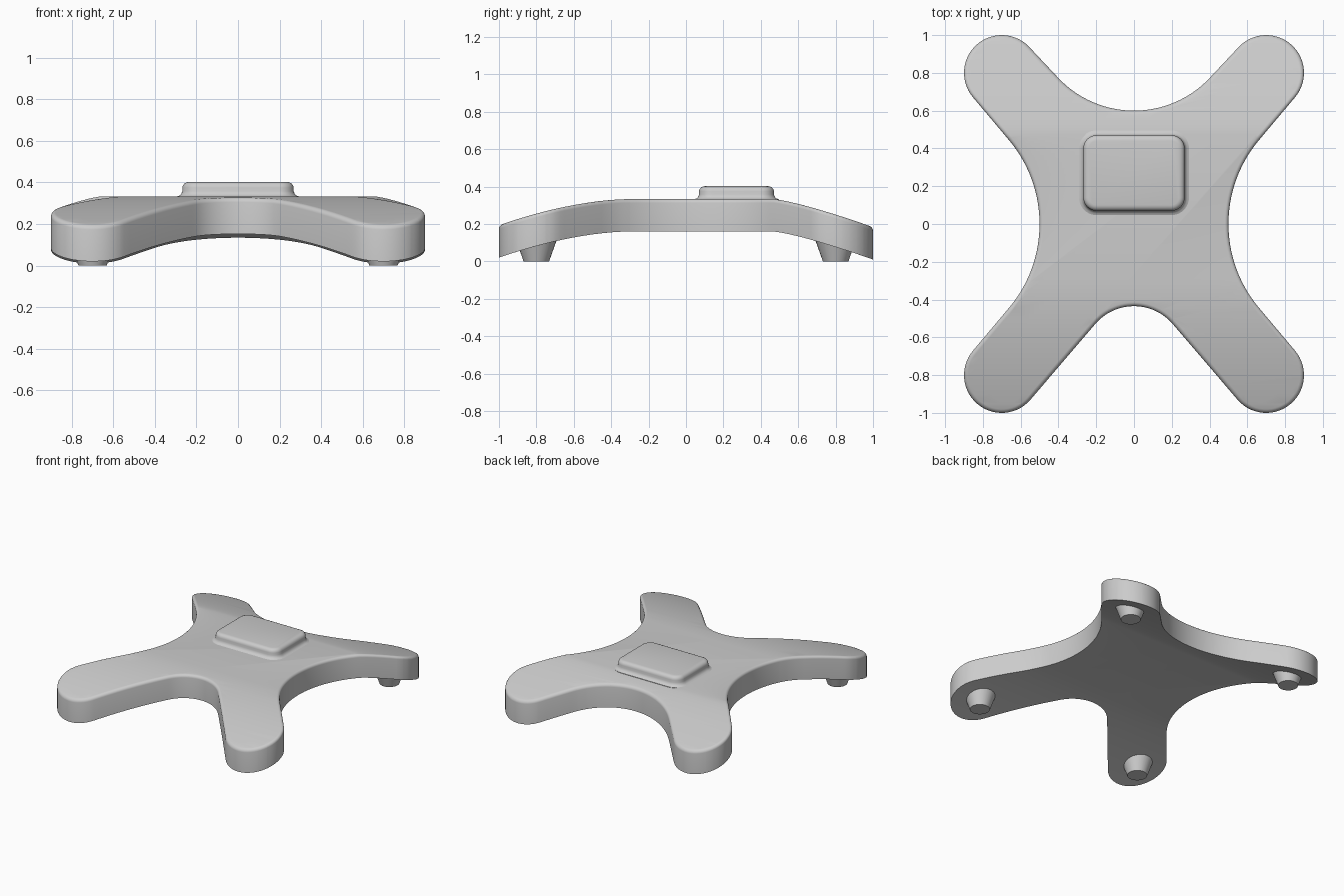
import bpy, bmesh, math
from math import pi, cos, sin, atan2, acos, hypot

if "Cube" in bpy.data.objects:
    bpy.data.objects.remove(bpy.data.objects["Cube"])

# Plan outline: alternating convex arm tips and concave notches (x, y, radius, turn)
CIRCLES = [(0.7, -0.8, 0.2, 1), (1.19, 0, 0.69, -1), (0.7, 0.8, 0.2, 1), (0, 1.15, 0.55, -1),
           (-0.7, 0.8, 0.2, 1), (-1.19, 0, 0.69, -1), (-0.7, -0.8, 0.2, 1), (0, -0.705, 0.27, -1)]


def plan(inset, z, steps=28):
    """Arcs joined by their common tangents, moved inwards by inset."""
    n = len(CIRCLES)
    normals = []
    for i, (x, y, r, turn) in enumerate(CIRCLES):
        x2, y2, r2, _ = CIRCLES[(i + 1) % n]
        dx, dy = x2 - x, y2 - y
        normals.append(atan2(dy, dx) - turn * acos((r + r2) / hypot(dx, dy)))
    pts = []
    for i, (x, y, r, turn) in enumerate(CIRCLES):
        a0, a1 = normals[i - 1] + pi, normals[i]
        sweep = turn * ((turn * (a1 - a0)) % (2 * pi))
        rad = r - turn * inset
        for k in range(steps + 1):
            a = a0 + sweep * k / steps
            pts.append((x + rad * cos(a), y + rad * sin(a), z))
    return pts


def rounded_rect(cx, cy, hx, hy, r, z, steps=8):
    pts = []
    for q, (sx, sy) in enumerate([(1, 1), (-1, 1), (-1, -1), (1, -1)]):
        for k in range(steps + 1):
            a = (q + k / steps) * pi / 2
            pts.append((cx + sx * (hx - r) + r * cos(a), cy + sy * (hy - r) + r * sin(a), z))
    return pts


def circle(cx, cy, r, z, n=32):
    return [(cx + r * cos(2 * pi * k / n), cy + r * sin(2 * pi * k / n), z) for k in range(n)]


def loft(rings):
    """Closed solid through stacked rings, bottom to top."""
    bm = bmesh.new()
    loops = [[bm.verts.new(p) for p in ring] for ring in rings]
    n = len(loops[0])
    for a, b in zip(loops, loops[1:]):
        for i in range(n):
            j = (i + 1) % n
            bm.faces.new((a[i], a[j], b[j], b[i]))
    bm.faces.new(loops[0][::-1])
    bm.faces.new(loops[-1])
    bm.normal_update()
    return bm


def finish(bm, name, angle=35):
    me = bpy.data.meshes.new(name)
    bm.to_mesh(me)
    bm.free()
    ob = bpy.data.objects.new(name, me)
    bpy.context.collection.objects.link(ob)
    bpy.ops.object.select_all(action='DESELECT')
    ob.select_set(True)
    bpy.context.view_layer.objects.active = ob
    bpy.ops.object.shade_smooth_by_angle(angle=math.radians(angle))
    return ob


def drop(y):
    """How far the plate bends down towards its front and back."""
    if y < -0.3:
        return 0.14 * ((-0.3 - y) / 0.7) ** 1.75
    if y > 0.47:
        return 0.15 * ((y - 0.47) / 0.53) ** 1.25
    return 0.0


# Four-armed plate with a rounded top rim, sliced across y and bent
top, bottom, rim = 0.333, 0.160, 0.02
rings = [plan(0, bottom)]
for k in range(6):
    a = k / 5 * pi / 2
    rings.append(plan(rim * (1 - cos(a)), top - rim * (1 - sin(a))))
body = loft(rings)
bmesh.ops.triangulate(body, faces=[f for f in body.faces if len(f.verts) > 4],
                      ngon_method='EAR_CLIP')
cuts = [-0.3 - 0.05 * i for i in range(14)] + [0.47 + 0.04 * i for i in range(14)]
for y in cuts:
    bmesh.ops.bisect_plane(body, geom=body.verts[:] + body.edges[:] + body.faces[:], dist=1e-5,
                           plane_co=(0, y, 0), plane_no=(0, 1, 0))
for v in body.verts:
    v.co.z -= drop(v.co.y)
finish(body, "four_arm_plate")

# Raised pad with a flared base and rounded top edge
PAD = [(0.026, 0.31), (0.026, 0.332), (0.013, 0.337), (0.005, 0.345), (0, 0.358), (0, 0.375),
       (-0.003, 0.386), (-0.01, 0.395), (-0.02, 0.400), (-0.03, 0.402)]
finish(loft([rounded_rect(0, 0.27, 0.268 + d, 0.2 + d, 0.07 + d, z) for d, z in PAD]), "raised_pad")

# Tapered feet under the arm tips
for sy, end in ((-1, "front"), (1, "back")):
    for sx, side in ((-1, "left"), (1, "right")):
        finish(loft([circle(0.7 * sx, 0.8 * sy, 0.068, 0), circle(0.7 * sx, 0.8 * sy, 0.118, 0.14)]),
               f"{end}_{side}_foot")
